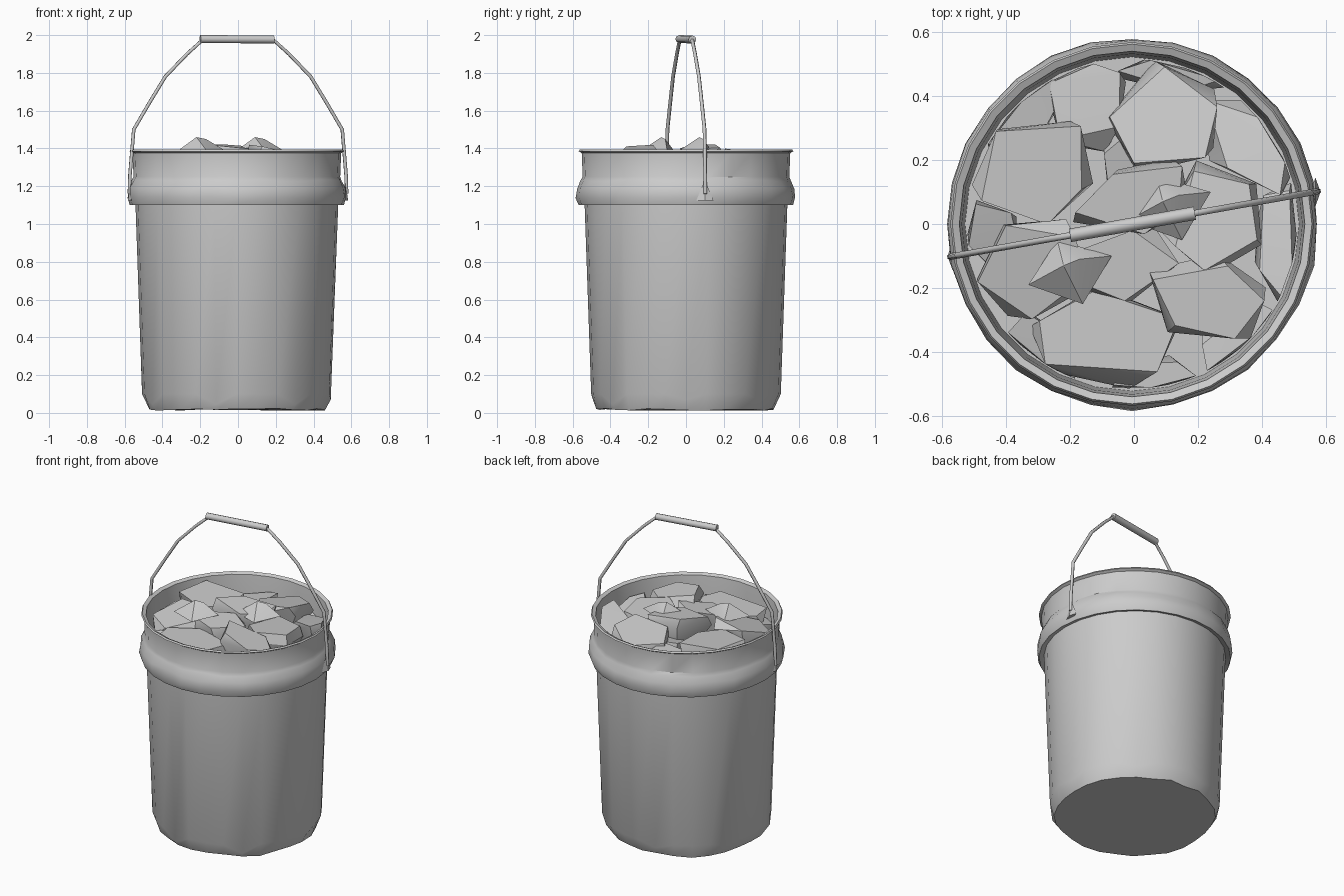
import bpy, bmesh, math, random
from mathutils import Vector, Matrix

if "Cube" in bpy.data.objects:
    bpy.data.objects.remove(bpy.data.objects["Cube"])

random.seed(7)
SEG = 28
CX = -0.006


def finish(bm, name, angle=35):
    bmesh.ops.recalc_face_normals(bm, faces=bm.faces)
    me = bpy.data.meshes.new(name)
    bm.to_mesh(me)
    bm.free()
    ob = bpy.data.objects.new(name, me)
    bpy.context.collection.objects.link(ob)
    bpy.ops.object.select_all(action='DESELECT')
    ob.select_set(True)
    bpy.context.view_layer.objects.active = ob
    bpy.ops.object.shade_smooth_by_angle(angle=math.radians(angle))
    return ob


def lathe(profile, name, wobble=None):
    """Spin (radius, z) points; wobble(ring, step) returns (dr, dz)."""
    bm = bmesh.new()
    rings = []
    for k, (r, z) in enumerate(profile):
        ring = []
        for i in range(SEG):
            dr, dz = wobble(k, i) if wobble else (0, 0)
            a = 2 * math.pi * i / SEG
            ring.append(bm.verts.new((CX + (r + dr) * math.cos(a), (r + dr) * math.sin(a), z + dz)))
        rings.append(ring)
    for lo, hi in zip(rings, rings[1:]):
        for i in range(SEG):
            j = (i + 1) % SEG
            bm.faces.new((lo[i], lo[j], hi[j], hi[i]))
    bm.faces.new(rings[0])
    bm.faces.new(rings[-1])
    return finish(bm, name)


# bucket shell: base, tapered wall, bulging collar, neck, lip, inside wall and floor
def dents(k, i):
    front = i > SEG * 0.5
    if k == 0:
        return (random.uniform(-0.015, 0.005), random.uniform(-0.008, 0.006))
    if k == 1 and i % 4 == 0:
        return (-0.005, -0.055 if front else -0.03)
    if k in (4, 5, 6):
        return (random.uniform(-0.004, 0.004), random.uniform(-0.006, 0.006))
    return (0, 0)


lathe([(0.475, 0.02), (0.502, 0.10), (0.537, 1.11),
       (0.567, 1.10), (0.581, 1.14), (0.576, 1.19), (0.556, 1.23),
       (0.547, 1.25), (0.552, 1.375), (0.568, 1.385), (0.562, 1.395),
       (0.540, 1.385), (0.532, 1.30), (0.522, 1.10)], "bucket", dents)

# broken chunks filling the bucket: x, y, half length, half width, turn, top z
CHUNKS = [
    (-.32, .18, .18, .17, 10, 1.36), (.10, .33, .16, .16, 0, 1.36),
    (.38, .26, .18, .12, -50, 1.34), (.01, .08, .17, .10, 20, 1.41),
    (.26, .02, .15, .16, 0, 1.36), (-.03, -.13, .16, .10, 10, 1.38),
    (.24, -.24, .19, .12, -15, 1.38), (-.10, -.36, .23, .14, 5, 1.33),
    (-.32, -.14, .18, .14, 20, 1.35), (-.14, .38, .12, .15, 0, 1.30),
    (.47, -.06, .08, .17, 0, 1.29), (-.45, -.03, .10, .09, 0, 1.28),
    (.07, -.48, .12, .06, 0, 1.28), (-.33, .36, .15, .08, 50, 1.28),
    (.34, -.36, .14, .09, 40, 1.26), (.12, .48, .16, .06, 0, 1.27),
    (-.28, -.40, .13, .08, -45, 1.27), (.05, .2, .2, .12, 70, 1.3),
]
bm = bmesh.new()
for x, y, a, b, turn, top in CHUNKS:
    rot = Matrix.Rotation(math.radians(turn), 3, 'Z')
    tx, ty = random.uniform(-0.25, 0.25), random.uniform(-0.25, 0.25)
    start = random.uniform(0, 6.28)
    verts = []
    for size, drop in ((1.0, 0.0), (1.08, 0.06), (0.75, 0.17)):
        for i in range(5):
            t = start + 2 * math.pi * (i + random.uniform(-0.25, 0.25)) / 5
            s = size * random.uniform(0.95, 1.15)
            p = rot @ Vector((a * s * math.cos(t), b * s * math.sin(t), 0))
            z = top + tx * p.x + ty * p.y - drop
            q = Vector((x + p.x, y + p.y))
            if q.length > 0.515:
                q = q.normalized() * 0.515
            verts.append(bm.verts.new((q.x + CX, q.y, z)))
    hull = bmesh.ops.convex_hull(bm, input=verts)
    loose = {v for v in hull["geom_interior"] + hull["geom_unused"]
             if isinstance(v, bmesh.types.BMVert)}
    bmesh.ops.delete(bm, geom=list(loose), context='VERTS')

# two pointed shards standing above the lip
for x, y in ((-.21, -.15), (.10, .05)):
    offs = ((-.12, -.04, 1.38), (.05, -.10, 1.38), (.14, .05, 1.39), (-.03, .10, 1.37),
            (-.01, .02, 1.46), (.04, .04, 1.45))
    bmesh.ops.convex_hull(bm, input=[bm.verts.new((x + p, y + q, z)) for p, q, z in offs])
finish(bm, "broken_chunks", 30)


# bent wire handle, slightly turned around z
def curve_tube(name, pts, radius, res):
    cu = bpy.data.curves.new(name, 'CURVE')
    cu.dimensions = '3D'
    cu.bevel_depth = radius
    cu.bevel_resolution = res
    cu.use_fill_caps = True
    sp = cu.splines.new('POLY')
    sp.points.add(len(pts) - 1)
    for p, (x, z) in zip(sp.points, pts):
        p.co = (x, x * 0.178, z, 1)
    ob = bpy.data.objects.new(name, cu)
    bpy.context.collection.objects.link(ob)


half = [(.575, 1.16), (.572, 1.26), (.552, 1.50), (.47, 1.64), (.385, 1.78), (.27, 1.90), (.19, 1.972)]
curve_tube("wire_handle", [(-x, z) for x, z in half] + half[::-1], 0.010, 1)
curve_tube("hand_grip", [(-.20, 1.979), (.19, 1.977)], 0.021, 2)

# small ears where the wire meets the collar
for side, name in ((-1, "left_ear"), (1, "right_ear")):
    bm = bmesh.new()
    pos = Matrix.Translation((side * 0.567, side * 0.10, 1.17))
    bmesh.ops.create_cone(bm, cap_ends=True, segments=4, radius1=0.045, radius2=0.008, depth=0.09,
                          matrix=pos @ Matrix.Diagonal((0.35, 1, 1, 1)))
    finish(bm, name)
